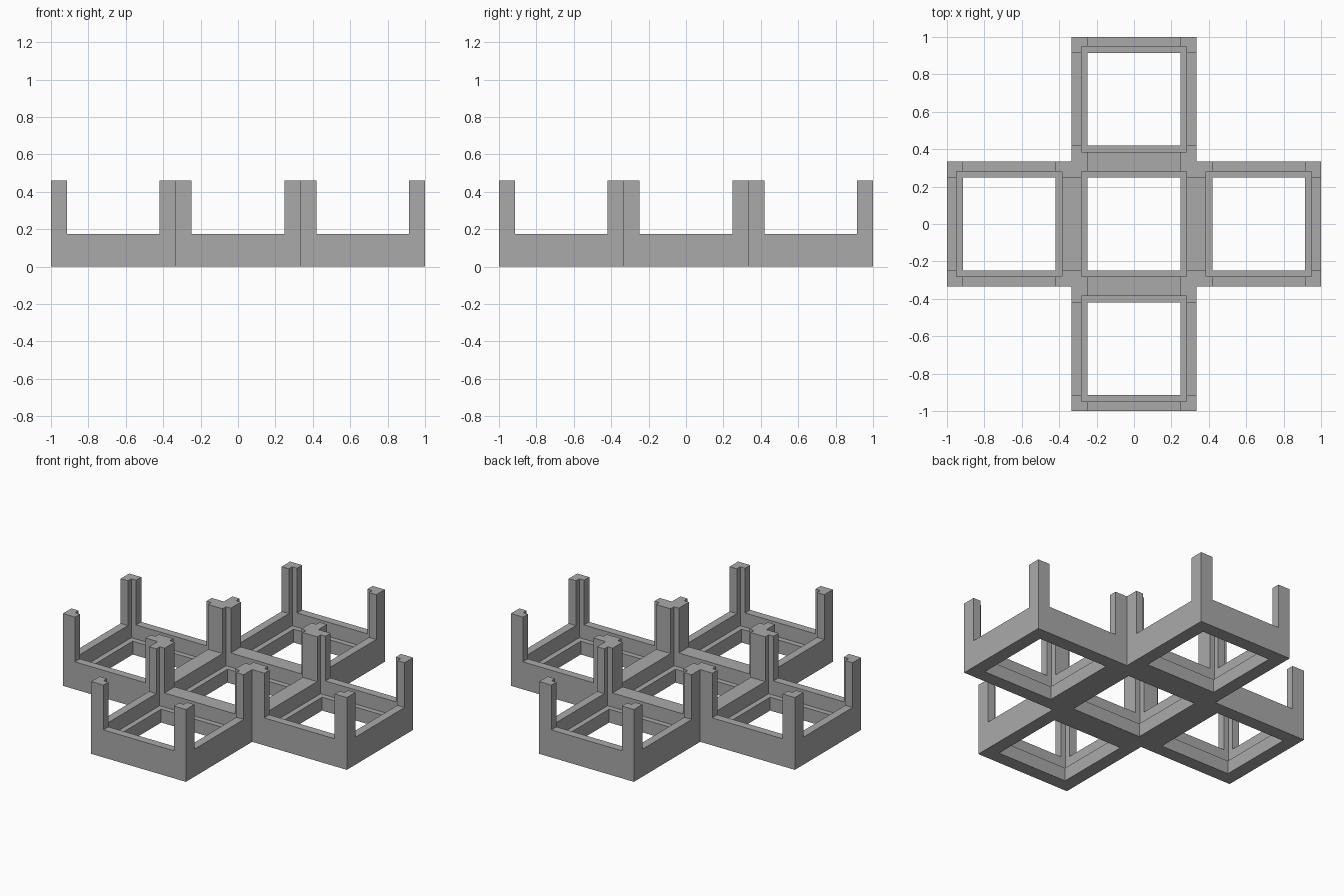
import bpy
import bmesh
from mathutils import Matrix, Vector

default = bpy.data.objects.get("Cube")
if default:
    bpy.data.objects.remove(default, do_unlink=True)

PITCH = 2 / 3          # cell spacing
HOLE = 0.248           # half width of floor opening and gap between posts
POCKET = 0.282         # half width of recessed seat
LEDGE, WALL, POST = 0.085, 0.175, 0.46
CELLS = [(0, 0), (PITCH, 0), (-PITCH, 0), (0, PITCH), (0, -PITCH)]

grey = bpy.data.materials.new("plain grey")
grey.use_nodes = True
colour = (0.4, 0.4, 0.4, 1)
grey.diffuse_color = colour
grey.node_tree.nodes["Principled BSDF"].inputs["Base Color"].default_value = colour


def make_object(name, bm):
    bmesh.ops.recalc_face_normals(bm, faces=bm.faces)
    mesh = bpy.data.meshes.new(name)
    bm.to_mesh(mesh)
    bm.free()
    obj = bpy.data.objects.new(name, mesh)
    bpy.context.collection.objects.link(obj)
    return obj


def boxes(name, centres, half_x, half_y, z0, z1):
    bm = bmesh.new()
    for x, y in centres:
        place = Matrix.Translation((x, y, (z0 + z1) / 2))
        size = Matrix.Diagonal((2 * half_x, 2 * half_y, z1 - z0, 1))
        bmesh.ops.create_cube(bm, size=1, matrix=place @ size)
    return make_object(name, bm)


# Solid cross-shaped block, outline made by turning one arm four times
bm = bmesh.new()
a = PITCH / 2
outline = []
for turn in range(4):
    for x, y in [(a, -a), (1, -a), (1, a)]:
        for _ in range(turn):
            x, y = -y, x
        outline.append(bm.verts.new((x, y, 0)))
base = bm.faces.new(outline)
top = bmesh.ops.extrude_face_region(bm, geom=[base])["geom"]
bmesh.ops.translate(bm, vec=Vector((0, 0, POST)),
                    verts=[v for v in top if isinstance(v, bmesh.types.BMVert)])
tray = make_object("tray_frame", bm)
tray.data.materials.append(grey)

# Cutters: gaps that leave corner posts, recessed seats, floor openings
steps = (-PITCH, 0, PITCH)
cutters = [
    boxes("post_gaps_lengthwise", [(s, 0) for s in steps], HOLE, 1.2, WALL, 0.6),
    boxes("post_gaps_crosswise", [(0, s) for s in steps], 1.2, HOLE, WALL, 0.6),
    boxes("seat_recesses", CELLS, POCKET, POCKET, LEDGE, 0.7),
    boxes("floor_openings", CELLS, HOLE, HOLE, -0.1, 0.13),
]
for cutter in cutters:
    cutter.hide_render = True
    cut = tray.modifiers.new(cutter.name, "BOOLEAN")
    cut.operation = "DIFFERENCE"
    cut.solver = "EXACT"
    cut.object = cutter

# Bake the cuts and drop the helpers
graph = bpy.context.evaluated_depsgraph_get()
result = bpy.data.meshes.new_from_object(tray.evaluated_get(graph))
tray.modifiers.clear()
tray.data = result
result.name = "tray_frame"
result.materials.clear()
result.materials.append(grey)
for poly in result.polygons:
    poly.material_index = 0
for cutter in cutters:
    bpy.data.objects.remove(cutter, do_unlink=True)
